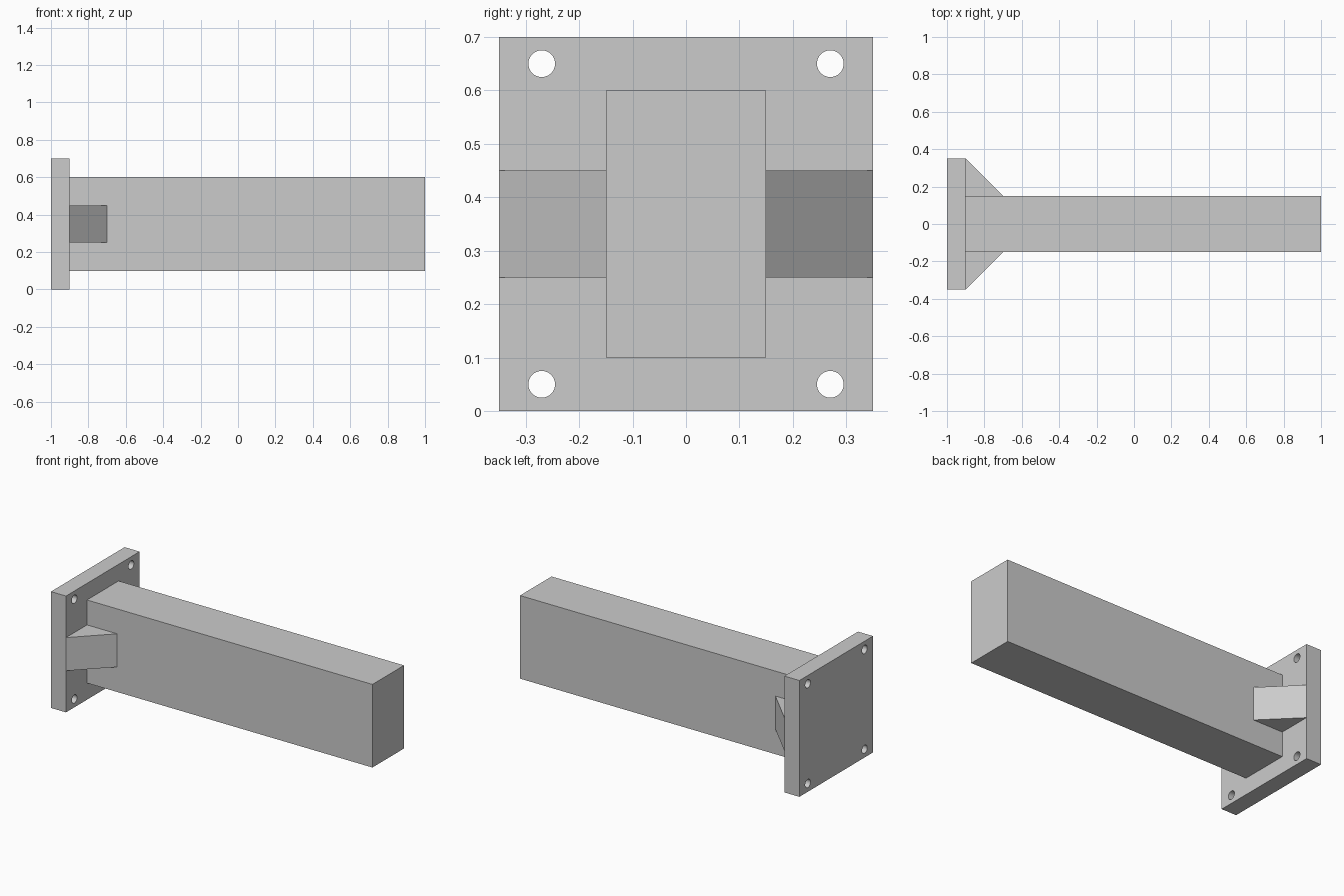
import bpy, bmesh, math
from mathutils import Matrix

if "Cube" in bpy.data.objects:
    bpy.data.objects.remove(bpy.data.objects["Cube"])

steel = bpy.data.materials.new("light grey steel")
steel.diffuse_color = (0.6, 0.6, 0.6, 1)
steel.use_nodes = True
steel.node_tree.nodes["Principled BSDF"].inputs["Base Color"].default_value = steel.diffuse_color


def add_object(name, bm):
    bmesh.ops.recalc_face_normals(bm, faces=bm.faces)
    mesh = bpy.data.meshes.new(name)
    bm.to_mesh(mesh)
    bm.free()
    mesh.materials.append(steel)
    obj = bpy.data.objects.new(name, mesh)
    bpy.context.collection.objects.link(obj)
    return obj


def box(name, x0, x1, y0, y1, z0, z1):
    bm = bmesh.new()
    mat = (Matrix.Translation(((x0 + x1) / 2, (y0 + y1) / 2, (z0 + z1) / 2))
           @ Matrix.Diagonal((x1 - x0, y1 - y0, z1 - z0, 1)))
    bmesh.ops.create_cube(bm, size=1, matrix=mat)
    return add_object(name, bm)


def gusset(name, side):
    # triangular profile in plan, extruded upwards
    bm = bmesh.new()
    profile = [(-0.9, 0.15), (-0.7, 0.15), (-0.9, 0.35)]
    face = bm.faces.new([bm.verts.new((x, side * y, 0.25)) for x, y in profile])
    ext = bmesh.ops.extrude_face_region(bm, geom=[face])
    top = [g for g in ext["geom"] if isinstance(g, bmesh.types.BMVert)]
    bmesh.ops.translate(bm, verts=top, vec=(0, 0, 0.2))
    return add_object(name, bm)


# Beam and its two side gussets
box("beam", -0.9, 1.0, -0.15, 0.15, 0.1, 0.6)
gusset("front_gusset", -1)
gusset("back_gusset", 1)

# Mounting plate with four bolt holes
plate = box("mounting_plate", -1.0, -0.9, -0.35, 0.35, 0.0, 0.7)
bm = bmesh.new()
for y in (-0.27, 0.27):
    for z in (0.05, 0.65):
        bmesh.ops.create_cone(
            bm, cap_ends=True, segments=32, radius1=0.025, radius2=0.025, depth=0.3,
            matrix=Matrix.Translation((-0.95, y, z)) @ Matrix.Rotation(math.pi / 2, 4, "Y"))
cutter = add_object("bolt_hole_cutter", bm)
cutter.hide_render = True

cut = plate.modifiers.new("bolt_holes", "BOOLEAN")
cut.operation = "DIFFERENCE"
cut.solver = "EXACT"
cut.object = cutter
bpy.context.view_layer.objects.active = plate
plate.select_set(True)
bpy.ops.object.modifier_apply(modifier=cut.name)
bpy.data.objects.remove(cutter)

# Smooth hole walls, sharp plate edges
bpy.ops.object.shade_smooth_by_angle(angle=math.radians(30))
